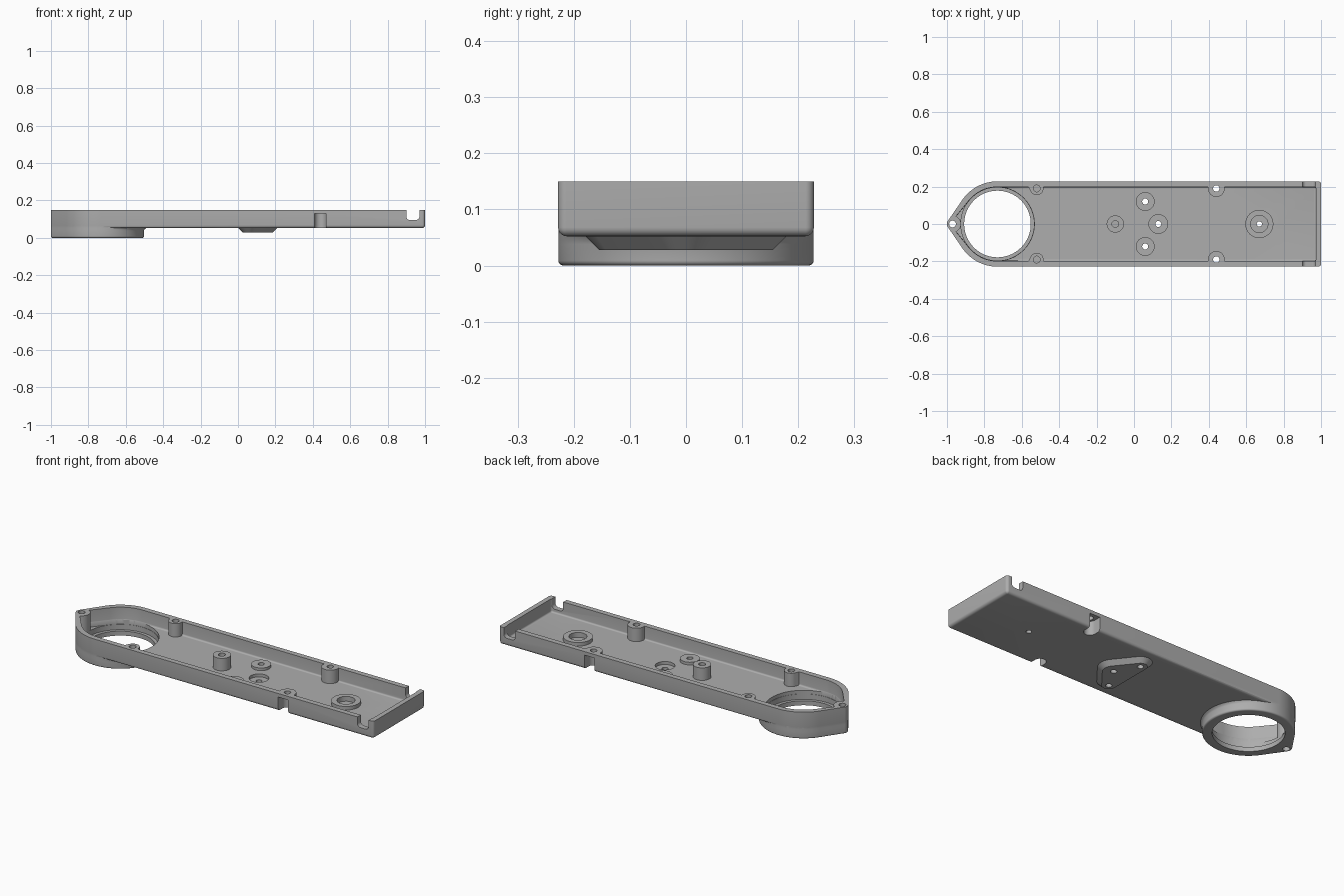
import bpy, math
from mathutils import Matrix

if "Cube" in bpy.data.objects:
    bpy.data.objects.remove(bpy.data.objects["Cube"], do_unlink=True)

grey = bpy.data.materials.new("plain grey")
grey.use_nodes = True
colour = (0.42, 0.42, 0.42, 1)
grey.diffuse_color = colour
grey.node_tree.nodes["Principled BSDF"].inputs["Base Color"].default_value = colour


def outline(discs, grow, shift, n=128):
    """Convex outline wrapped round discs (x, y, radius)."""
    pts = []
    for i in range(n):
        a = 2 * math.pi * (i + 0.5) / n
        u, v = math.cos(a), math.sin(a)
        x, y, r = max(discs, key=lambda d: d[0] * u + d[1] * v + d[2])
        pts.append((x + (r + grow) * u + shift * max(0, u), y + (r + grow) * v))
    return pts


def loft(name, discs, layers):
    """Solid stacked from layers (z, grow) of one outline."""
    verts, faces = [], []
    for z, grow, *shift in layers:
        verts += [(x, y, z) for x, y in outline(discs, grow, shift[0] if shift else 0)]
    n = len(verts) // len(layers)
    for k in range(len(layers) - 1):
        for i in range(n):
            j = (i + 1) % n
            faces.append((k * n + i, k * n + j, k * n + n + j, k * n + n + i))
    faces.append(tuple(reversed(range(n))))
    faces.append(tuple(range(len(verts) - n, len(verts))))
    mesh = bpy.data.meshes.new(name)
    mesh.from_pydata(verts, [], faces)
    mesh.materials.append(grey)
    ob = bpy.data.objects.new(name, mesh)
    bpy.context.collection.objects.link(ob)
    return ob


def rounded(z, r, top, steps=5):
    """Layers with a rounded lower edge."""
    low = []
    for i in range(steps + 1):
        a = math.pi / 2 * i / steps
        low.append((z + r * (1 - math.cos(a)), -r * (1 - math.sin(a))))
    return low + [(top, 0)]


def combine(ob, tool, operation):
    mod = ob.modifiers.new("cut", "BOOLEAN")
    mod.object, mod.operation, mod.solver = tool, operation, "EXACT"
    bpy.context.view_layer.update()
    graph = bpy.context.evaluated_depsgraph_get()
    mesh = bpy.data.meshes.new_from_object(ob.evaluated_get(graph))
    ob.modifiers.clear()
    ob.data = mesh
    bpy.data.objects.remove(tool, do_unlink=True)


def add(ob, discs, layers):
    combine(ob, loft("addition", discs, layers), "UNION")


def cut(ob, discs, layers):
    combine(ob, loft("cutter", discs, layers), "DIFFERENCE")


TOP, ABOVE, FLOOR = 0.15, 0.2, 0.075
RING_X, EAR_X = -0.73, -0.97
LUG_X, LUG_Y, REAR_X = 0.44, 0.19, -0.52

# Long tray with a pointed round end
tray = loft("arm_housing",
            [(RING_X, 0, 0.228), (EAR_X, 0, 0.03), (0.985, 0.213, 0.015), (0.985, -0.213, 0.015)],
            rounded(0.052, 0.016, TOP))

# Deep ring under the round end, blended into the underside
add(tray, [(RING_X, 0, 0.2275), (EAR_X, 0, 0.0295)],
    rounded(0, 0.009, 0.038) + [(0.046, 0, 0.004), (0.053, 0, 0.014), (0.068, 0, 0.014)])

# Tapered triangular pad on the underside
add(tray, [(0.06, 0.12, 0.06), (0.06, -0.12, 0.06), (0.13, 0, 0.08)],
    [(0.028, -0.025), (0.053, 0), (0.064, 0)])

# Inner pocket, leaving the screw lugs standing
pocket = loft("pocket",
              [(RING_X, 0, 0.198), (EAR_X, 0, 0.012), (0.963, 0.188, 0.01), (0.963, -0.188, 0.01)],
              rounded(FLOOR, 0.009, ABOVE))
ear_pocket = loft("ear_pocket", [(RING_X, 0, 0.197), (EAR_X, 0, 0.011)],
                  [(0.055, 0), (ABOVE + 0.01, 0)])
for hollow in (pocket, ear_pocket):
    cut(hollow, [(EAR_X, 0, 0.045)], [(0, 0), (0.3, 0)])
for side in (1, -1):
    cut(pocket, [(LUG_X, side * LUG_Y, 0.045)], [(0, 0), (0.3, 0)])
    cut(pocket, [(REAR_X, side * LUG_Y, 0.036), (REAR_X - 0.025, side * 0.205, 0.02),
                 (REAR_X, side * 0.25, 0.036)], [(0, 0), (0.3, 0)])
combine(tray, pocket, "DIFFERENCE")
combine(tray, ear_pocket, "DIFFERENCE")

# Bearing bore with a thin lip at the bottom
cut(tray, [(RING_X, 0, 0.1955)], [(0.025, 0), (ABOVE, 0)])
cut(tray, [(RING_X, 0, 0.178)], [(-0.05, 0), (ABOVE, 0)])

# Floor bosses: x, y, radius, top
for x, y, r, top in [(-0.1, 0, 0.046, 0.145), (0.06, 0.12, 0.05, 0.09),
                     (0.06, -0.12, 0.05, 0.09), (0.67, 0, 0.075, 0.095)]:
    add(tray, [(x, y, r)], [(0.065, 0), (top, 0)])

# Counterbores and screw holes: x, y, radius, bottom
for x, y, r, low in [(0.13, 0, 0.05, 0.058), (0.67, 0, 0.046, 0.068),
                     (-0.1, 0, 0.018, 0.08), (0.13, 0, 0.016, -0.05),
                     (0.67, 0, 0.014, -0.05), (EAR_X, 0, 0.018, -0.05),
                     (0.06, 0.12, 0.016, -0.05), (0.06, -0.12, 0.016, -0.05),
                     (REAR_X, LUG_Y, 0.018, 0.08), (REAR_X, -LUG_Y, 0.018, 0.08),
                     (LUG_X, LUG_Y, 0.017, -0.05), (LUG_X, -LUG_Y, 0.017, -0.05)]:
    cut(tray, [(x, y, r)], [(low, 0), (ABOVE, 0)])

# Screw head notches open to the outer walls
for side in (1, -1):
    cut(tray, [(LUG_X, side * LUG_Y, 0.031), (LUG_X, side * 0.27, 0.031)],
        [(-0.05, 0), (0.13, 0)])

# Round-bottomed slots through both side walls near the square end
slot = loft("slot", [(0.92, 0.115, 0.02), (0.95, 0.115, 0.02),
                     (0.92, 0.25, 0.02), (0.95, 0.25, 0.02)], [(-0.3, 0), (0.3, 0)])
slot.data.transform(Matrix.Rotation(math.pi / 2, 4, "X"))
combine(tray, slot, "DIFFERENCE")

bpy.ops.object.select_all(action="DESELECT")
tray.select_set(True)
bpy.context.view_layer.objects.active = tray
bpy.ops.object.shade_smooth_by_angle(angle=math.radians(30))
